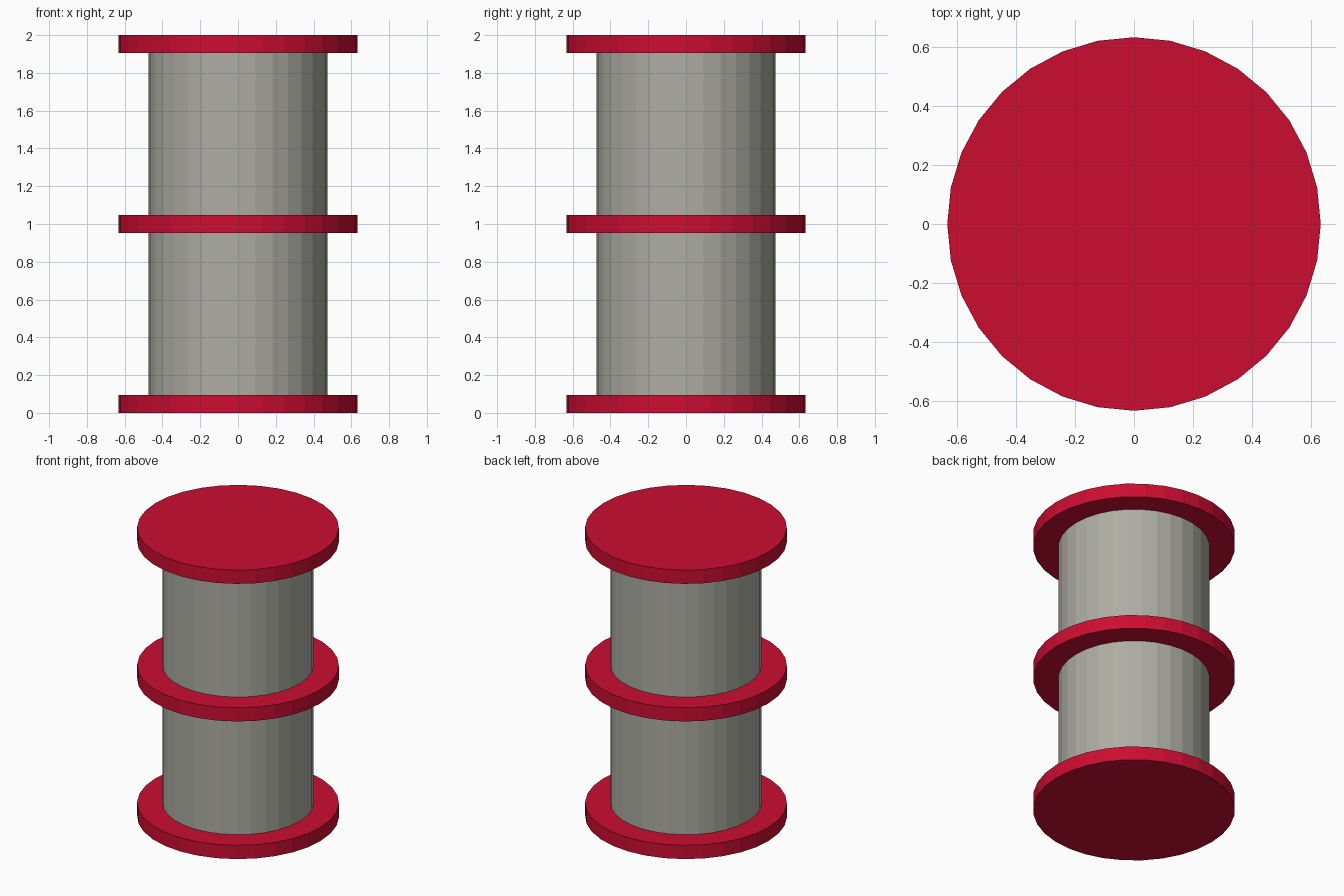
import bpy

if "Cube" in bpy.data.objects:
    bpy.data.objects.remove(bpy.data.objects["Cube"])

SIDES = 32
HEIGHT = 2.0
RIM = 0.095


def material(name, rgb):
    mat = bpy.data.materials.new(name)
    mat.diffuse_color = (*rgb, 1.0)
    mat.use_nodes = True
    mat.node_tree.nodes["Principled BSDF"].inputs["Base Color"].default_value = mat.diffuse_color
    return mat


def disc(name, radius, z_bottom, z_top, mat):
    bpy.ops.mesh.primitive_cylinder_add(
        vertices=SIDES, radius=radius, depth=z_top - z_bottom,
        location=(0, 0, (z_bottom + z_top) / 2))
    obj = bpy.context.object
    obj.name = name
    obj.data.materials.append(mat)
    return obj


red = material("red", (0.6, 0.004, 0.03))
grey = material("warm_grey", (0.42, 0.42, 0.37))

# Central drum
disc("drum", 0.475, RIM, HEIGHT - RIM, grey)

# Bottom, middle and top flanges
for name, z in (("bottom_flange", 0.0),
                ("middle_flange", (HEIGHT - RIM) / 2),
                ("top_flange", HEIGHT - RIM)):
    disc(name, 0.633, z, z + RIM, red)
